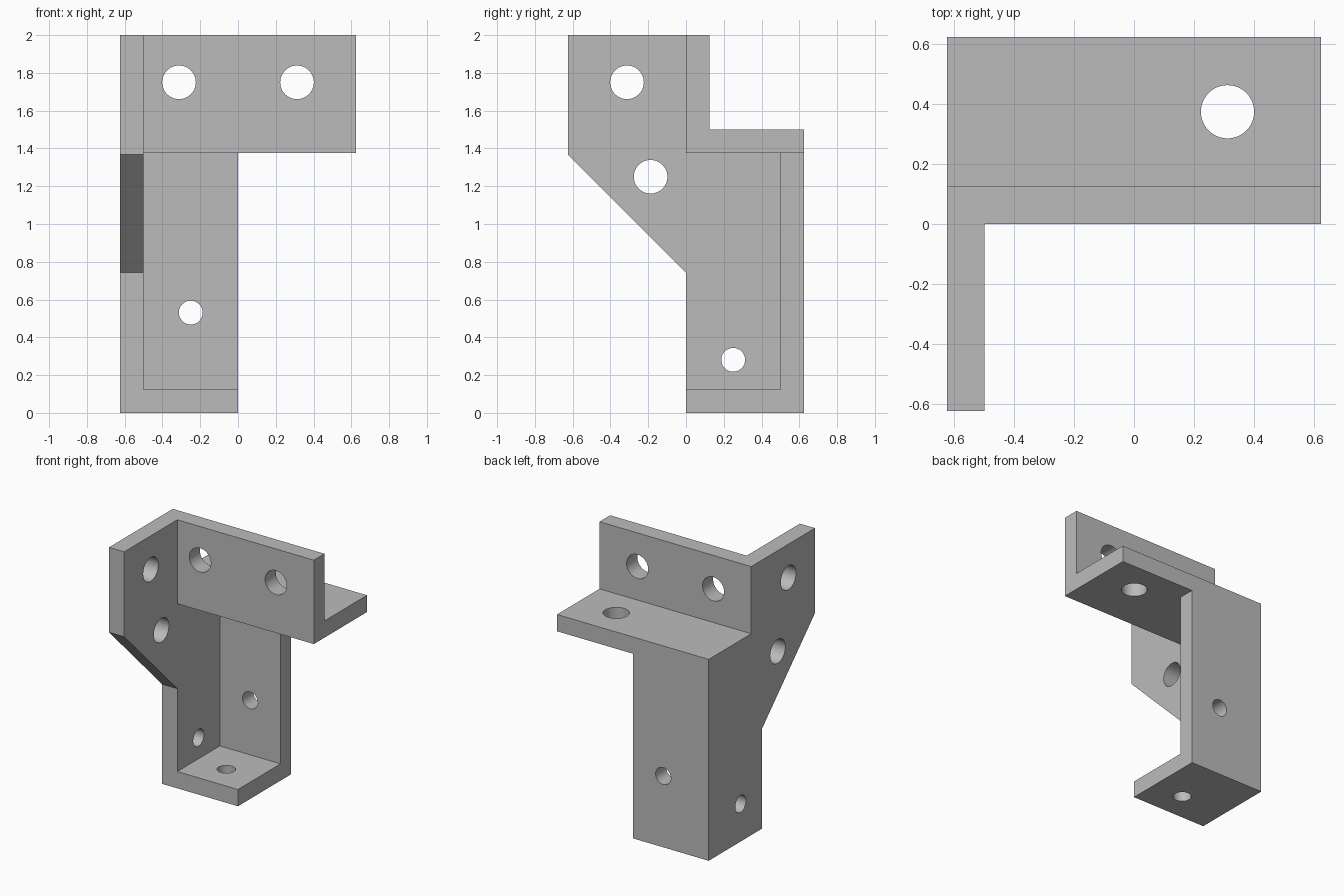
import bpy, bmesh, math
from mathutils import Matrix, Vector

cube = bpy.data.objects.get("Cube")
if cube:
    bpy.data.objects.remove(cube, do_unlink=True)

H = 0.625          # outer half width
T = 0.125          # plate thickness
BIG, SMALL = 0.089, 0.063

metal = bpy.data.materials.new("plain_grey")
metal.use_nodes = True
grey = (0.5, 0.5, 0.5, 1)
metal.diffuse_color = grey
metal.node_tree.nodes["Principled BSDF"].inputs["Base Color"].default_value = grey


def add_object(name, bm):
    bmesh.ops.recalc_face_normals(bm, faces=bm.faces)
    mesh = bpy.data.meshes.new(name)
    bm.to_mesh(mesh)
    bm.free()
    mesh.materials.append(metal)
    obj = bpy.data.objects.new(name, mesh)
    bpy.context.collection.objects.link(obj)
    return obj


def extrude_x(name, profile, x0, x1):
    """Extrude a (y, z) outline from x0 to x1."""
    bm = bmesh.new()
    face = bm.faces.new([bm.verts.new((x0, y, z)) for y, z in profile])
    ext = bmesh.ops.extrude_face_region(bm, geom=[face])
    verts = [g for g in ext["geom"] if isinstance(g, bmesh.types.BMVert)]
    bmesh.ops.translate(bm, verts=verts, vec=(x1 - x0, 0, 0))
    return add_object(name, bm)


def rect(y0, y1, z0, z1):
    return [(y0, z0), (y1, z0), (y1, z1), (y0, z1)]


def drill(name, axis, centre, radius):
    """Round cutter passing through one plate along the given axis."""
    turn = Vector((0, 0, 1)).rotation_difference(Vector(axis)).to_matrix().to_4x4()
    bm = bmesh.new()
    bmesh.ops.create_cone(bm, cap_ends=True, segments=48, radius1=radius,
                          radius2=radius, depth=0.3,
                          matrix=Matrix.Translation(centre) @ turn)
    return add_object(name, bm)


def combine(target, tool, operation):
    mod = target.modifiers.new(operation.lower(), 'BOOLEAN')
    mod.operation, mod.solver, mod.object = operation, 'EXACT', tool
    tool.hide_render = True
    bpy.context.view_layer.objects.active = target
    bpy.ops.object.modifier_apply(modifier=mod.name)
    bpy.data.objects.remove(tool, do_unlink=True)


# Side plate with sloped gusset edge
bracket = extrude_x("corner_bracket", [
    (0, 0), (H, 0), (H, 1.5), (T, 1.5), (T, 2), (-H, 2), (-H, 1.367), (0, 0.742)],
    -H, T - H)

# Angled top ledge, back plate and foot
plates = [
    extrude_x("top_ledge", [(0, 1.375), (H, 1.375), (H, 1.5), (T, 1.5), (T, 2), (0, 2)],
              -H, H),
    extrude_x("back_plate", rect(H - T, H, 0, 1.5), -H, 0),
    extrude_x("foot", rect(0, H, 0, T), -H, 0),
]
for plate in plates:
    combine(bracket, plate, 'UNION')

# Screw holes: axis, centre, radius
X, Y, Z = (1, 0, 0), (0, 1, 0), (0, 0, 1)
side_x, mid = T / 2 - H, T / 2
holes = [
    (Y, (-0.3125, mid, 1.75), BIG),
    (Y, (0.3125, mid, 1.75), BIG),
    (X, (side_x, -0.3125, 1.75), BIG),
    (X, (side_x, -0.1875, 1.25), BIG),
    (Z, (0.3125, 0.375, 1.4375), BIG),
    (X, (side_x, 0.25, 0.281), SMALL),
    (Y, (-0.25, H - mid, 0.531), SMALL),
    (Z, (-0.25, 0.22, mid), SMALL),
]
for axis, centre, radius in holes:
    combine(bracket, drill("hole_cutter", axis, centre, radius), 'DIFFERENCE')

# Merge leftover seams on flat faces
bm = bmesh.new()
bm.from_mesh(bracket.data)
bmesh.ops.remove_doubles(bm, verts=bm.verts, dist=0.0001)
bmesh.ops.dissolve_limit(bm, angle_limit=math.radians(0.5),
                         verts=bm.verts, edges=bm.edges)
bm.to_mesh(bracket.data)
bm.free()

# Smooth hole walls, sharp plate edges
bpy.ops.object.select_all(action='DESELECT')
bracket.select_set(True)
bpy.context.view_layer.objects.active = bracket
bpy.ops.object.shade_smooth_by_angle(angle=math.radians(30))
